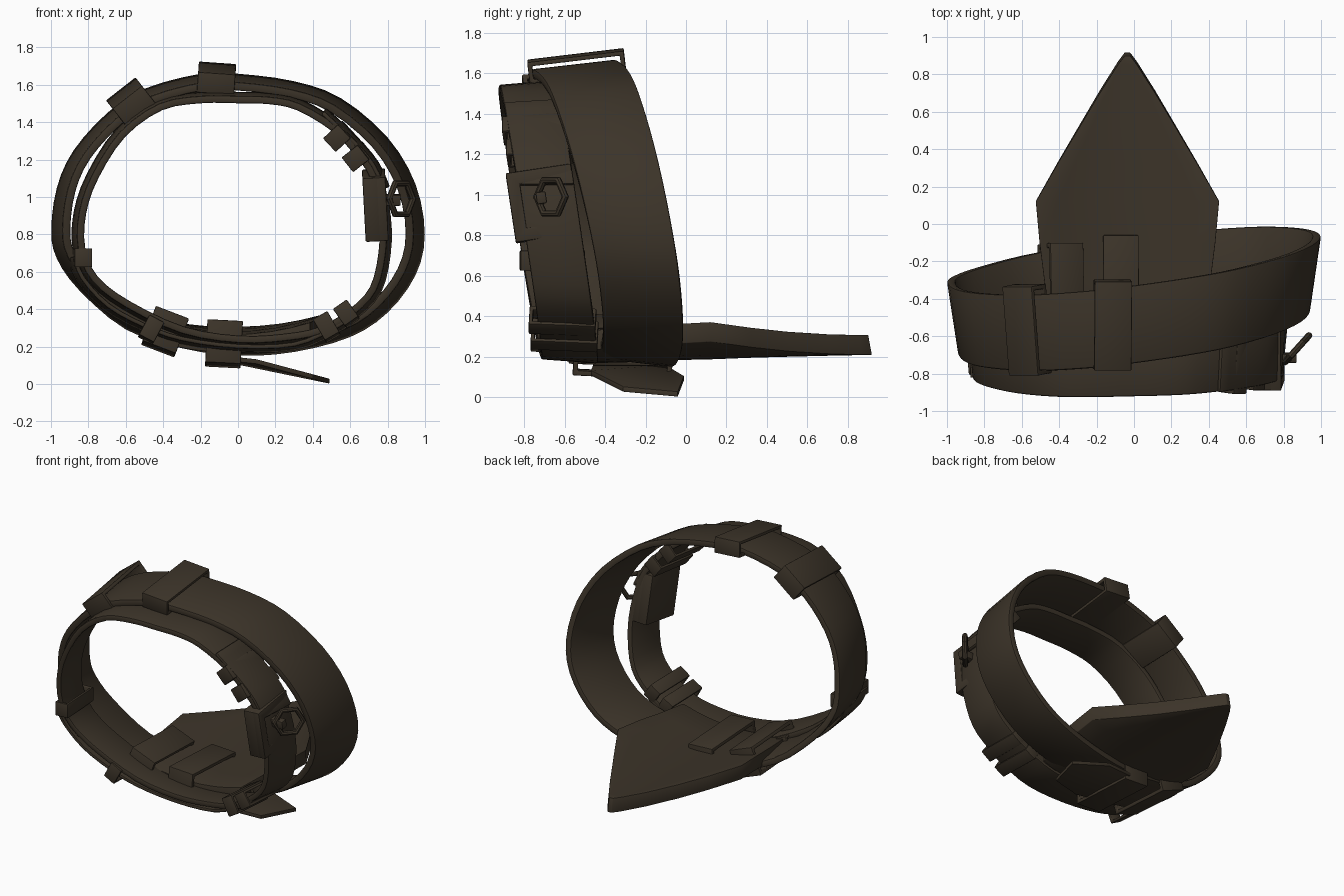
import bpy, bmesh, math
from mathutils import Vector, Matrix

if "Cube" in bpy.data.objects:
    bpy.data.objects.remove(bpy.data.objects["Cube"])

leather = bpy.data.materials.new("dark_brown_leather")
leather.diffuse_color = (0.045, 0.034, 0.022, 1)
leather.use_nodes = True
leather.node_tree.nodes["Principled BSDF"].inputs["Base Color"].default_value = leather.diffuse_color
CX, CZ = 0.0, 0.88  # centre of the strap loops


def finish(name, bm, bevel=0.01):
    bmesh.ops.recalc_face_normals(bm, faces=bm.faces)
    me = bpy.data.meshes.new(name)
    bm.to_mesh(me)
    bm.free()
    ob = bpy.data.objects.new(name, me)
    bpy.context.collection.objects.link(ob)
    me.materials.append(leather)
    bpy.ops.object.select_all(action='DESELECT')
    ob.select_set(True)
    bpy.context.view_layer.objects.active = ob
    if bevel:
        m = ob.modifiers.new("soft_edges", 'BEVEL')
        m.width, m.segments, m.limit_method = bevel, 2, 'ANGLE'
        m.angle_limit = math.radians(50)
        bpy.ops.object.modifier_apply(modifier=m.name)
    bpy.ops.object.shade_smooth_by_angle(angle=math.radians(35))
    return ob


def spline(pts, closed, n=3):
    # Catmull-Rom through the given points
    P = [Vector(p) for p in pts]
    c, out = len(P), []
    get = (lambda i: P[i % c]) if closed else (lambda i: P[max(0, min(c - 1, i))])
    for i in range(c if closed else c - 1):
        a, b, d, e = (get(i + k) for k in (-1, 0, 1, 2))
        for s in range(n):
            t = s / n
            out.append(0.5 * (2 * b + (d - a) * t + (2 * a - 5 * b + 4 * d - e) * t * t
                              + (3 * b - a - 3 * d + e) * t ** 3))
    if not closed:
        out.append(P[-1])
    return out


def strap(name, pts, front, back, sf, sb, thick, closed=True):
    # flat strap following an (x, z) outline; sf / sb scale its two rims
    path = spline(pts, closed)
    bm = bmesh.new()
    n = len(path)
    rings = []
    for i, p in enumerate(path):
        a = path[(i - 1) % n] if closed else path[max(i - 1, 0)]
        b = path[(i + 1) % n] if closed else path[min(i + 1, n - 1)]
        t = (b - a).normalized()
        nrm = Vector((t.y, -t.x))
        c = Vector((CX, CZ))
        if nrm.dot(p - c) < 0:
            nrm = -nrm
        ring = []
        for yfun, s, off in ((front, sf, 0), (back, sb, 0), (back, sb, -thick), (front, sf, -thick)):
            q = c + (p - c) * s + nrm * off
            ring.append(bm.verts.new((q.x, yfun(p.x, p.y), q.y)))
        rings.append(ring)
    for i in range(n if closed else n - 1):
        r, q = rings[i], rings[(i + 1) % n]
        for k in range(4):
            bm.faces.new((r[k], r[(k + 1) % 4], q[(k + 1) % 4], q[k]))
    if not closed:
        bm.faces.new(rings[0])
        bm.faces.new(rings[-1])
    return finish(name, bm)


def basis(loc, deg, tilt):
    # local x along the strap, y across it, z through it
    a = math.radians(deg)
    t = Vector((math.cos(a), 0, math.sin(a)))
    n = Vector((-math.sin(a), 0, math.cos(a)))
    u = (Vector((0, 1, 0)) + n * tilt).normalized()
    n = t.cross(u)
    M = Matrix((t, u, n)).transposed().to_4x4()
    M.translation = loc
    return M


def keeper(name, loc, deg, length, width, height, wall, tilt=0.0):
    # rectangular hollow loop
    bm = bmesh.new()
    M = basis(loc, deg, tilt)
    V = []
    for x in (-length / 2, length / 2):
        for w, h in ((width / 2, height / 2), (width / 2 - wall, height / 2 - wall)):
            V.append([bm.verts.new(M @ Vector((x, sy * w, sz * h)))
                      for sy, sz in ((-1, -1), (1, -1), (1, 1), (-1, 1))])
    for A, B in ((0, 1), (1, 3), (3, 2), (2, 0)):
        for k in range(4):
            j = (k + 1) % 4
            bm.faces.new((V[A][k], V[A][j], V[B][j], V[B][k]))
    return finish(name, bm, 0.006)


def block(name, loc, deg, size, tilt=0.0):
    bm = bmesh.new()
    bmesh.ops.create_cube(bm, size=1, matrix=basis(loc, deg, tilt) @ Matrix.Diagonal((*size, 1)))
    return finish(name, bm, 0.008)


# wide collar band
wide = [(0, 1.66), (.3, 1.62), (.55, 1.53), (.8, 1.32), (.95, 1.07), (1, .8), (.95, .58), (.8, .38),
        (.6, .25), (.3, .17), (0, .15), (-.3, .19), (-.6, .29), (-.85, .5), (-.97, .67), (-1, .82),
        (-.97, 1.05), (-.88, 1.25), (-.7, 1.45), (-.5, 1.58), (-.2, 1.66)]
strap("wide_band", wide, lambda x, z: -.6 + .11 * x - .19 * (z - .9),
      lambda x, z: -.2 + .12 * x - .17 * (z - .9), .94, 1.0, .045)

# narrow front strap, with a second layer along the bottom
nf = lambda x, z: -.825 - .15 * (z - .9) + .02 * x
nb = lambda x, z: nf(x, z) + .28
narrow = [(0, 1.54), (.17, 1.535), (.33, 1.5), (.53, 1.38), (.66, 1.24), (.74, 1.12), (.79, .9), (.79, .7),
          (.74, .5), (.62, .37), (.45, .27), (.25, .23), (0, .22), (-.3, .27), (-.6, .41), (-.78, .55),
          (-.855, .72), (-.85, .92), (-.78, 1.12), (-.63, 1.35), (-.42, 1.5), (-.2, 1.54)]
strap("narrow_strap", narrow, nf, nb, 1.0, 1.035, .04)
strap("narrow_strap_lower_layer", [(-.885, .68), (-.84, .56), (-.7, .41), (-.5, .3), (-.3, .23), (0, .19),
      (.3, .2), (.5, .28), (.63, .36)], nf, nb, 1.0, 1.03, .025, False)
strap("narrow_strap_upper_layer", [(.46, 1.46), (.62, 1.31), (.73, 1.18), (.79, 1.05)],
      nf, nb, 1.0, 1.03, .025, False)

# pointed plate: curved sheet with raised sides
bm = bmesh.new()
rows = []
for y, w, z in ((-.52, .42, .265), (-.3, .445, .27), (-.1, .47, .28), (.12, .49, .285), (.32, .375, .293),
                (.5, .268, .298), (.7, .148, .303), (.85, .052, .306), (.9, .014, .307)):
    rows.append([bm.verts.new((-.035 + w * u / 4, y, z + .36 * (w * u / 4) ** 2)) for u in range(-4, 5)])
for a, b in zip(rows, rows[1:]):
    for k in range(8):
        bm.faces.new((a[k], a[k + 1], b[k + 1], b[k]))
ext = bmesh.ops.extrude_face_region(bm, geom=bm.faces[:], use_keep_orig=True)
for v in ext["geom"]:
    if isinstance(v, bmesh.types.BMVert):
        v.co.z -= .098
        v.co.y += .02 * max(0, v.co.y)
finish("pointed_plate", bm, .018)

# loose end of the wide band, hanging below
bm = bmesh.new()
outline = [(-.15, -.46), (.1, -.47), (.4, -.31), (.49, -.04), (.2, -.01), (-.15, -.1)]
f = bm.faces.new([bm.verts.new((x, y, .16 - .27 * max(x, 0))) for x, y in outline])
ext = bmesh.ops.extrude_face_region(bm, geom=[f], use_keep_orig=True)
for v in ext["geom"]:
    if isinstance(v, bmesh.types.BMVert):
        v.co.z -= .026
finish("hanging_strap_end", bm, .004)

# keepers: name, position, angle, length, width, height, wall, tilt
for name, *args in (
        ("top_keeper", (-.115, -.54, 1.635), -4, .2, .48, .11, .022, .12),
        ("top_left_keeper", (-.57, -.565, 1.505), 38, .2, .48, .13, .025, .12),
        ("plate_keeper_left", (-.39, -.34, .28), -21, .19, .47, .2, .025, -.05),
        ("plate_keeper_middle", (-.075, -.31, .215), -3, .19, .49, .23, .025, -.05),
        ("strap_keeper_left", (-.835, -.66, .675), 90, .1, .32, .095, .018, .05),
        ("strap_keeper_upper_a", (.54, -.74, 1.325), -47, .1, .33, .11, .018, .1),
        ("strap_keeper_upper_b", (.64, -.72, 1.215), -52, .1, .33, .11, .018, .1),
        ("strap_keeper_lower_a", (.475, -.6, .305), 30, .09, .33, .13, .018, -.05),
        ("strap_keeper_lower_b", (.58, -.61, .375), 35, .09, .33, .11, .018, -.05),
        ("strap_keeper_lower_left", (-.465, -.6, .29), -28, .09, .33, .12, .018, -.05)):
    keeper(name, *args)

# buckle: back plate, raised frame, stud and six-sided ring
block("buckle_plate", (.715, -.705, .955), 3, (.085, .325, .345), .15)
keeper("buckle_frame", (.765, -.705, .958), 3, .06, .325, .345, .062, .15)
block("ring_stud", (.81, -.715, .985), 0, (.12, .05, .06), .15)
bpy.ops.mesh.primitive_torus_add(major_segments=6, minor_segments=8, major_radius=.095, minor_radius=.018,
                                 location=(.872, -.667, .99),
                                 rotation=(math.radians(90), math.radians(0), math.radians(48)))
ring = bpy.context.object
ring.name = "hex_ring"
ring.data.materials.append(leather)
bpy.ops.object.shade_smooth_by_angle(angle=math.radians(35))
